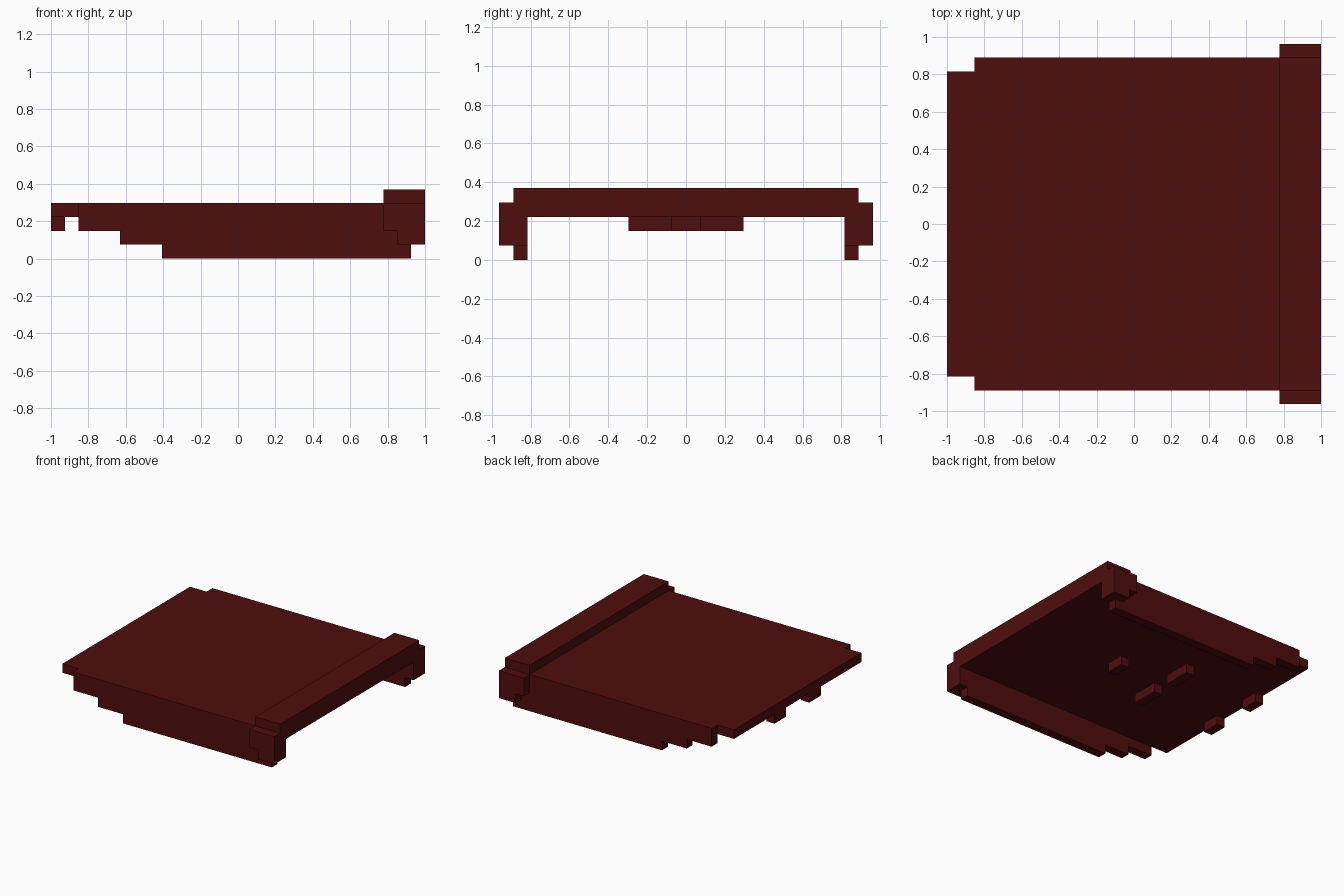
import bpy, bmesh

if "Cube" in bpy.data.objects:
    bpy.data.objects.remove(bpy.data.objects["Cube"])

U = 2 / 27  # one block unit; all sizes below are in block units

red = bpy.data.materials.new("dark_red")
red.diffuse_color = (0.078, 0.004, 0.004, 1)
red.use_nodes = True
red.node_tree.nodes["Principled BSDF"].inputs["Base Color"].default_value = red.diffuse_color


def prism(name, profile, y0, y1):
    """Extrude an (x, z) profile along y."""
    bm = bmesh.new()
    face = bm.faces.new([bm.verts.new((x * U, y0 * U, z * U)) for x, z in profile])
    ext = bmesh.ops.extrude_face_region(bm, geom=[face])
    verts = [v for v in ext["geom"] if isinstance(v, bmesh.types.BMVert)]
    bmesh.ops.translate(bm, verts=verts, vec=(0, (y1 - y0) * U, 0))
    bmesh.ops.recalc_face_normals(bm, faces=bm.faces)
    mesh = bpy.data.meshes.new(name)
    bm.to_mesh(mesh)
    bm.free()
    mesh.materials.append(red)
    obj = bpy.data.objects.new(name, mesh)
    bpy.context.collection.objects.link(obj)
    return obj


def mirrored_pair(name, profile, y0, y1):
    prism(name + "_left", profile, y0, y1)
    prism(name + "_right", profile, -y1, -y0)


def rect(x0, x1, z0, z1):
    return [(x0, z0), (x1, z0), (x1, z1), (x0, z1)]


# Flat deck with the raised bar along its +x edge
prism("deck", [(-13.5, 3), (13.5, 3), (13.5, 5), (10.5, 5), (10.5, 4), (-13.5, 4)], -11, 11)

# Side walls with a stepped lower edge
mirrored_pair("side_wall", [
    (-11.5, 4), (-11.5, 2), (-8.5, 2), (-8.5, 1), (-5.5, 1), (-5.5, 0),
    (12.5, 0), (12.5, 1), (13.5, 1), (13.5, 5), (10.5, 5), (10.5, 4)], 11, 12)

# Corner blocks outside the walls
mirrored_pair("corner_block", [
    (10.5, 4), (10.5, 2), (11.5, 2), (11.5, 1), (13.5, 1), (13.5, 4)], 12, 13)

# Small lugs under the deck
mirrored_pair("edge_lug", rect(-13.5, -12.5, 2, 3), 2, 4)
mirrored_pair("middle_lug", rect(-4.5, -3.5, 2, 3), 1, 4)
prism("centre_lug", rect(1.5, 2.5, 2, 3), -1, 1)
